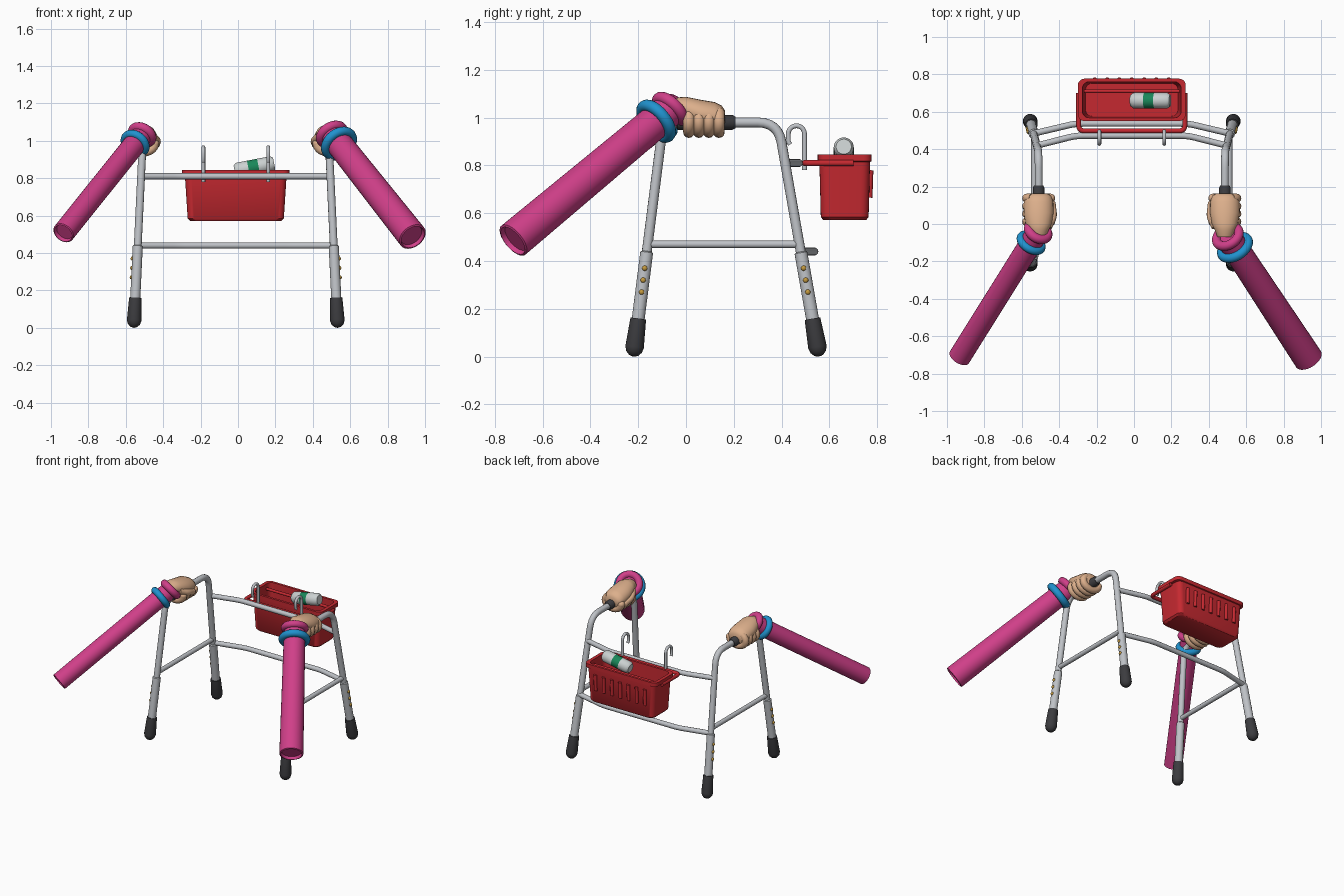
import bpy, bmesh
from math import sin, cos, pi, radians
from mathutils import Vector as V

cube = bpy.data.objects.get("Cube")
if cube:
    bpy.data.objects.remove(cube, do_unlink=True)


def material(name, rgb):
    m = bpy.data.materials.new(name)
    m.use_nodes = True
    m.diffuse_color = (*rgb, 1)
    m.node_tree.nodes["Principled BSDF"].inputs["Base Color"].default_value = (*rgb, 1)
    return m


METAL = material("brushed metal", (0.52, 0.54, 0.57))
RUBBER = material("dark rubber", (0.045, 0.045, 0.05))
BRASS = material("brass", (0.55, 0.32, 0.05))
SLEEVE = material("magenta cloth", (0.63, 0.05, 0.25))
BLUE = material("blue band", (0.015, 0.29, 0.62))
SKIN = material("skin", (0.72, 0.43, 0.26))
RED = material("red plastic", (0.56, 0.022, 0.03))
LABEL = material("green label", (0.01, 0.24, 0.1))
TIN = material("pale tin", (0.6, 0.64, 0.64))
CX = -0.012  # middle of the frame


def finish(ob, name, *mats):
    ob.name = name
    ob.data.name = name
    for m in mats:
        ob.data.materials.append(m)
    bpy.ops.object.select_all(action='DESELECT')
    ob.select_set(True)
    bpy.context.view_layer.objects.active = ob
    bpy.ops.object.shade_smooth_by_angle(angle=radians(40))
    return ob


def loft(name, rings, *mats):
    """Skin a row of vertex rings and cap both ends."""
    bm = bmesh.new()
    rows = [[bm.verts.new(p) for p in ring] for ring in rings]
    n = len(rows[0])
    for a, b in zip(rows, rows[1:]):
        for i in range(n):
            j = (i + 1) % n
            bm.faces.new((a[i], a[j], b[j], b[i]))
    bm.faces.new(rows[0][::-1])
    bm.faces.new(rows[-1])
    bmesh.ops.recalc_face_normals(bm, faces=bm.faces)
    me = bpy.data.meshes.new(name)
    bm.to_mesh(me)
    bm.free()
    ob = bpy.data.objects.new(name, me)
    bpy.context.collection.objects.link(ob)
    return finish(ob, name, *mats)


def lathe(name, start, axis, profile, *mats, n=28):
    """Revolve (distance, radius) pairs about an axis."""
    q = V(axis).to_track_quat('Z', 'Y')
    rings = [[V(start) + q @ V((r * cos(2 * pi * i / n), r * sin(2 * pi * i / n), d))
              for i in range(n)] for d, r in profile]
    return loft(name, rings, *mats)


def rounded(points, radius):
    """Replace each inner corner of a path with a short curve."""
    pts = [V(p) for p in points]
    out = [pts[0]]
    for a, b, c in zip(pts, pts[1:], pts[2:]):
        p = b + (a - b).normalized() * radius
        q = b + (c - b).normalized() * radius
        for k in range(7):
            t = k / 6
            out.append(p * (1 - t) ** 2 + b * 2 * t * (1 - t) + q * t * t)
    return out + [pts[-1]]


def tube(name, points, r, mat, bend=0.0):
    cu = bpy.data.curves.new(name, 'CURVE')
    cu.dimensions = '3D'
    cu.bevel_depth = r
    cu.bevel_resolution = 4
    cu.use_fill_caps = True
    pts = rounded(points, bend) if bend else points
    sp = cu.splines.new('POLY')
    sp.points.add(len(pts) - 1)
    for s, p in zip(sp.points, pts):
        s.co = (*p, 1)
    ob = bpy.data.objects.new(name, cu)
    bpy.context.collection.objects.link(ob)
    bpy.ops.object.select_all(action='DESELECT')
    ob.select_set(True)
    bpy.context.view_layer.objects.active = ob
    bpy.ops.object.convert(target='MESH')
    return finish(bpy.context.object, name, mat)


def ring(name, centre, axis, major, minor, mat):
    bpy.ops.mesh.primitive_torus_add(location=centre, major_radius=major, minor_radius=minor,
                                     major_segments=36, minor_segments=14,
                                     rotation=V(axis).to_track_quat('Z', 'Y').to_euler())
    return finish(bpy.context.object, name, mat)


def ball(name, centre, scale, mat):
    bpy.ops.mesh.primitive_uv_sphere_add(segments=20, ring_count=12, location=centre, scale=scale)
    return finish(bpy.context.object, name, mat)


# Side frames, feet and grips
for s, side in ((-1, "right"), (1, "left")):
    def at(x, y, z):
        return V((CX + s * x, y, z))
    front, rear = at(0.543, -0.215, 0.04), at(0.543, 0.55, 0.04)
    top_f, top_r = at(0.498, -0.095, 0.98), at(0.498, 0.385, 0.98)
    tube(side + "_frame", [front, top_f, top_r, rear], 0.021, METAL, 0.085)
    for foot, top, end in ((front, top_f, "front"), (rear, top_r, "rear")):
        axis = (top - foot).normalized()
        lathe(f"{side}_{end}_foot", foot, axis,
              [(-0.039, 0.008), (-0.034, 0.02), (-0.02, 0.033), (0, 0.039), (0.12, 0.033), (0.12, 0.02)], RUBBER)
        lathe(f"{side}_{end}_extension", foot + axis * 0.1, axis,
              [(0, 0.027), (0.3, 0.027), (0.305, 0.02)], METAL)
        for z in (0.27, 0.32, 0.37):
            p = foot + axis * ((z - foot.z) / axis.z)
            ball(f"{side}_{end}_button", p + V((s * 0.026, 0, 0)), (0.009, 0.011, 0.011), BRASS)
    lathe(side + "_grip", at(0.498, -0.04, 0.98), (0, 1, 0),
          [(0, 0.022), (0.005, 0.031), (0.235, 0.031), (0.247, 0.024)], RUBBER)
    tube(side + "_brace", [at(0.522, -0.16, 0.47), at(0.522, 0.48, 0.47)], 0.016, METAL)

# Bowed rear crossbars
for name, z, y, x in (("upper_crossbar", 0.81, 0.42, 0.505), ("lower_crossbar", 0.44, 0.485, 0.52)):
    tube(name, [(CX - x, y, z), (CX - 0.3, y + 0.052, z), (CX + 0.3, y + 0.052, z), (CX + x, y, z)],
         0.017, METAL, 0.04)

# Sleeved arms with gripping hands
arms = (("right", -1, V((-0.935, -0.715, 0.505)), V((-0.55, -0.1, 0.985)), 0.06, 0.06, 0.062, 0.022),
        ("left", 1, V((0.935, -0.725, 0.485)), V((0.54, -0.125, 0.985)), 0.079, 0.071, 0.08, 0.025))
for side, s, end, cuff, r0, r1, major, minor in arms:
    axis = (cuff - end).normalized()
    length = (cuff - end).length
    lathe(side + "_sleeve", end, axis,
          [(0.02, r0 * 0.8), (0, r0 * 0.88), (0.004, r0), (length, r1), (length + 0.09, r1 * 0.95)], SLEEVE)
    ring(side + "_blue_band", cuff, axis, major, minor, BLUE)
    ring(side + "_wrist_cuff", cuff + axis * 0.085, axis + V((0, 0, 0.15)), major * 0.55 + 0.022, 0.025, SLEEVE)
    gx = CX + s * 0.498
    # back of the hand: y, centre height, half width, half height
    shape = [(-0.07, 1.035, 0.04, 0.035), (-0.03, 1.04, 0.055, 0.045), (0.0, 1.035, 0.07, 0.052),
             (0.06, 1.015, 0.08, 0.06), (0.12, 1.005, 0.078, 0.06), (0.15, 1.0, 0.068, 0.05),
             (0.163, 1.0, 0.045, 0.03)]
    loft(side + "_hand", [[(gx + w * cos(a * pi / 12), y, z + h * sin(a * pi / 12)) for a in range(24)]
                          for y, z, w, h in shape], SKIN)
    for k in range(4):
        y = 0.012 + 0.042 * k
        path = [(gx + s * 0.064 * cos(a * pi / 10), y, 0.985 - 0.046 * sin(a * pi / 10))
                for a in range(-3, 11)]
        tube(f"{side}_finger_{k + 1}", path, 0.024, SKIN)
        ball(f"{side}_fingertip_{k + 1}", path[-1], (0.024, 0.024, 0.024), SKIN)
    thumb = [V((gx - s * 0.05, -0.015, 1.025)), V((gx - s * 0.078, 0.04, 1.0)), V((gx - s * 0.07, 0.105, 0.98))]
    tube(side + "_thumb", thumb, 0.022, SKIN, 0.025)
    ball(side + "_thumb_tip", thumb[-1], (0.022, 0.024, 0.022), SKIN)


# Basket shell: outside up, over the rim, then down inside
def box_ring(hx, hy, z, r=0.035):
    pts = []
    for c, (sx, sy) in enumerate(((1, 1), (-1, 1), (-1, -1), (1, -1))):
        for k in range(6):
            a = (c + k / 5) * pi / 2
            pts.append((CX + sx * (hx - r) + r * cos(a), 0.664 + sy * (hy - r) + r * sin(a), z))
    return pts


loft("basket", [box_ring(0.245, 0.09, 0.572), box_ring(0.257, 0.1, 0.584), box_ring(0.272, 0.106, 0.815),
                box_ring(0.288, 0.113, 0.818), box_ring(0.288, 0.113, 0.845), box_ring(0.264, 0.096, 0.845),
                box_ring(0.247, 0.088, 0.595)], RED)
for k in range(7):
    x = CX + (k - 3) * 0.066
    tube("basket_rib", [(x, 0.768, 0.665), (x, 0.772, 0.78)], 0.012, RED)

# Basket handles, folded out over the front and in across the opening
tube("basket_handle", [(CX - 0.284, 0.7, 0.81), (CX - 0.284, 0.498, 0.81),
                       (CX + 0.284, 0.498, 0.81), (CX + 0.284, 0.7, 0.81)], 0.013, RED, 0.03)
tube("basket_inner_handle", [(CX - 0.255, 0.71, 0.815), (CX + 0.255, 0.71, 0.815)], 0.01, RED)

# Wire hooks over the crossbar
for x in (-0.185, 0.162):
    arc = [(x, 0.462 + 0.034 * cos(a * pi / 10), 0.932 + 0.034 * sin(a * pi / 10)) for a in range(11)]
    tube("basket_hook", [(x, 0.496, 0.78)] + arc + [(x, 0.428, 0.9), (x, 0.436, 0.888)], 0.01, METAL)

# Tilted tin with a label band
tin = lathe("tin", (-0.018, 0.66, 0.838), (cos(0.19), 0, sin(0.19)),
            [(0, 0.03), (0.015, 0.042), (0.075, 0.042), (0.13, 0.042), (0.2, 0.042), (0.215, 0.032)],
            TIN, LABEL)
for f in tin.data.polygons:
    if 0.07 < f.center.x < 0.1 and len(f.vertices) == 4:
        f.material_index = 1
